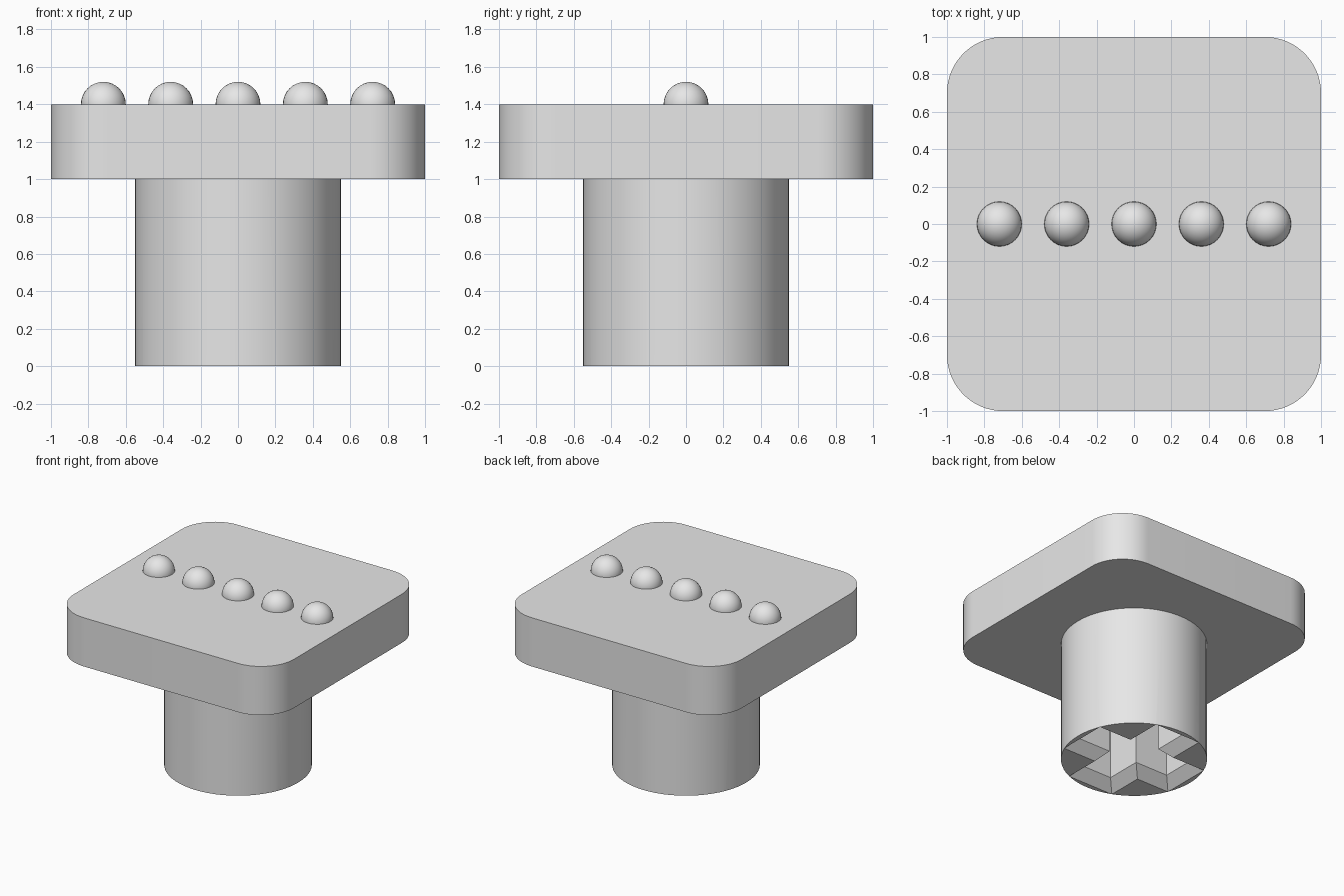
import bpy
import bmesh
from math import cos, sin, pi, radians

if "Cube" in bpy.data.objects:
    bpy.data.objects.remove(bpy.data.objects["Cube"])

# One plain grey for everything
grey = bpy.data.materials.new("light_grey")
grey.use_nodes = True
grey.diffuse_color = (0.8, 0.8, 0.8, 1)
grey.node_tree.nodes["Principled BSDF"].inputs["Base Color"].default_value = (0.8, 0.8, 0.8, 1)


def finish(obj):
    """Assign the material and smooth the curved faces, keeping edges sharp."""
    if not obj.data.materials:
        obj.data.materials.append(grey)
    bpy.ops.object.select_all(action="DESELECT")
    obj.select_set(True)
    bpy.context.view_layer.objects.active = obj
    bpy.ops.object.shade_smooth_by_angle(angle=radians(30))


def loft(name, loops):
    """Solid through stacked loops, given as (outline, height) pairs."""
    bm = bmesh.new()
    rings = [[bm.verts.new((x, y, z)) for x, y in outline] for outline, z in loops]
    for low, high in zip(rings, rings[1:]):
        for i in range(len(low)):
            j = (i + 1) % len(low)
            bm.faces.new((low[i], low[j], high[j], high[i]))
    bm.faces.new(rings[0][::-1])
    bm.faces.new(rings[-1])
    bmesh.ops.recalc_face_normals(bm, faces=bm.faces)
    mesh = bpy.data.meshes.new(name)
    bm.to_mesh(mesh)
    bm.free()
    obj = bpy.data.objects.new(name, mesh)
    bpy.context.collection.objects.link(obj)
    return obj


def circle(radius, sides=64):
    return [(radius * cos(2 * pi * i / sides), radius * sin(2 * pi * i / sides))
            for i in range(sides)]


def rounded_square(half, radius, steps=16):
    points = []
    for k, (sx, sy) in enumerate([(1, 1), (-1, 1), (-1, -1), (1, -1)]):
        for i in range(steps + 1):
            a = pi / 2 * (k + i / steps)
            points.append((sx * (half - radius) + radius * cos(a),
                           sy * (half - radius) + radius * sin(a)))
    return points


def cross(width, length):
    """Plus-shaped outline: one arm turned four times."""
    points = []
    arm = [(length, -width), (length, width), (width, width)]
    for _ in range(4):
        points += arm
        arm = [(-y, x) for x, y in arm]
    return points


# Square top plate
finish(loft("top_plate", [(rounded_square(1, 0.3), 1.0), (rounded_square(1, 0.3), 1.4)]))

# Round stem with a chamfered cross socket in its underside
stem = loft("stem", [(circle(0.55), 0), (circle(0.55), 1.0)])
stem.data.materials.append(grey)
cutter = loft("socket_cutter", [(cross(0.23, 0.53), -0.02), (cross(0.13, 0.43), 0.08),
                                (cross(0.13, 0.43), 0.8)])
cutter.data.materials.append(grey)
cutter.hide_render = True
cut = stem.modifiers.new("socket", "BOOLEAN")
cut.operation = "DIFFERENCE"
cut.solver = "EXACT"
cut.object = cutter
bpy.context.view_layer.objects.active = stem
bpy.ops.object.modifier_apply(modifier=cut.name)
bpy.data.objects.remove(cutter)
finish(stem)

# Row of five domed bumps
for i in range(5):
    bpy.ops.mesh.primitive_uv_sphere_add(segments=32, ring_count=16, radius=0.12,
                                         location=(0.36 * (i - 2), 0, 1.4))
    bump = bpy.context.object
    bump.name = f"bump_{i + 1}"
    finish(bump)
